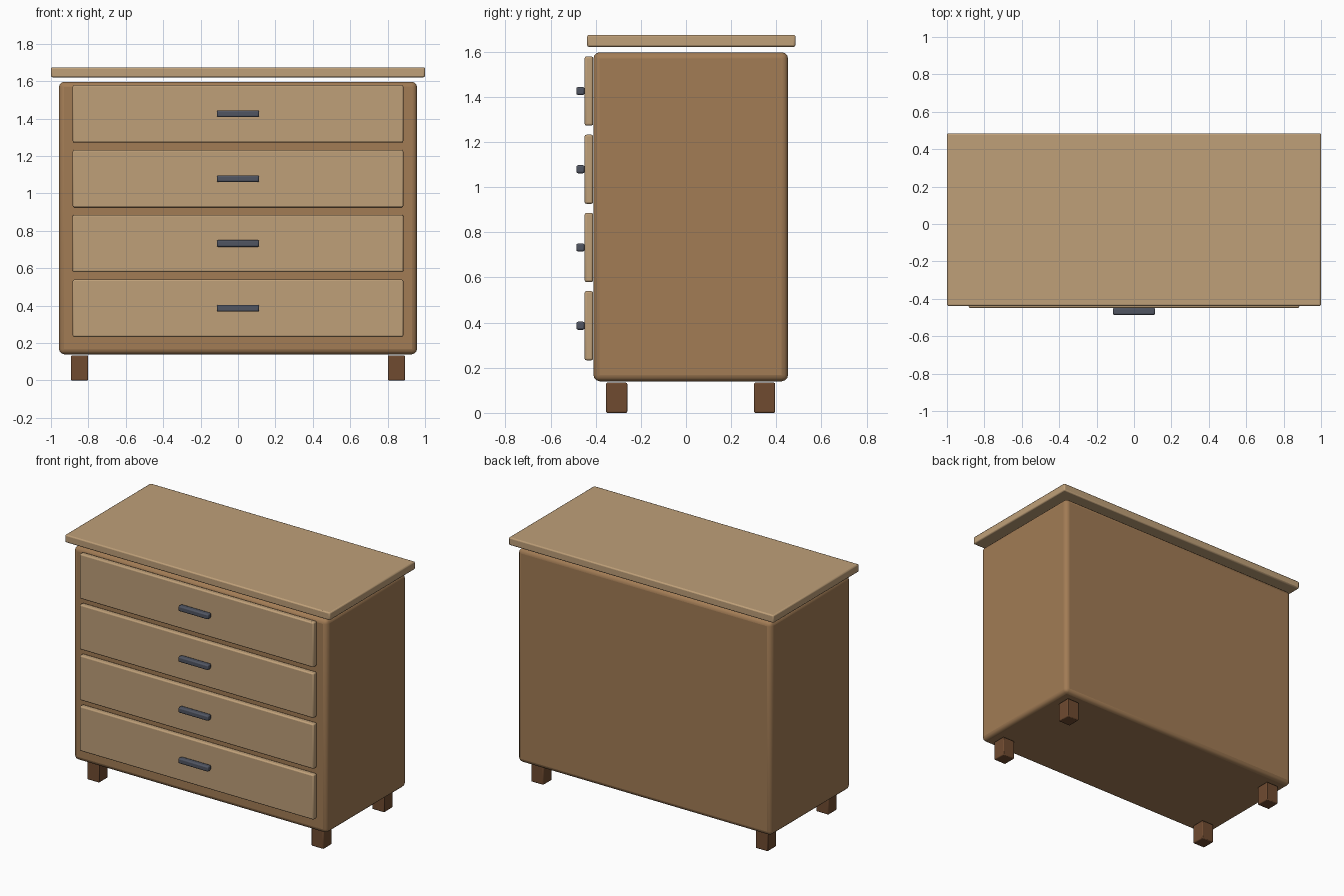
import bpy

if "Cube" in bpy.data.objects:
    bpy.data.objects.remove(bpy.data.objects["Cube"])


def material(name, rgb):
    m = bpy.data.materials.new(name)
    m.diffuse_color = (*rgb, 1)
    m.use_nodes = True
    m.node_tree.nodes["Principled BSDF"].inputs["Base Color"].default_value = m.diffuse_color
    return m


BODY = material("mid wood", (0.36, 0.20, 0.09))
LIGHT = material("light wood", (0.52, 0.35, 0.19))
DARK = material("dark wood", (0.16, 0.07, 0.03))
METAL = material("dark metal", (0.08, 0.09, 0.12))


def box(name, x, y, z, mat, bevel, segments=2):
    """Bevelled box spanning the (min, max) ranges x, y and z."""
    spans = (x, y, z)
    bpy.ops.mesh.primitive_cube_add(size=1, location=[(a + b) / 2 for a, b in spans])
    ob = bpy.context.object
    ob.name = name
    ob.scale = [b - a for a, b in spans]
    bpy.ops.object.transform_apply(location=False, rotation=False, scale=True)
    mod = ob.modifiers.new("Bevel", 'BEVEL')
    mod.width = bevel
    mod.segments = segments
    ob.data.materials.append(mat)
    bpy.ops.object.shade_smooth_by_angle()
    return ob


# Carcass, with a floating worktop just above it
box("body", (-0.957, 0.957), (-0.41, 0.452), (0.14, 1.597), BODY, 0.028, 3)
box("top_board", (-1, 1), (-0.438, 0.485), (1.621, 1.674), LIGHT, 0.008)

# Four drawers, each with a bar handle
for i in range(4):
    z = 0.386 + i * 0.3465
    box(f"drawer_{i + 1}", (-0.884, 0.884), (-0.449, -0.411),
        (z - 0.153, z + 0.153), LIGHT, 0.008)
    box(f"handle_{i + 1}", (-0.113, 0.113), (-0.486, -0.449),
        (z - 0.018, z + 0.018), METAL, 0.008)

# Square legs at the corners
for side, sx in (("left", -1), ("right", 1)):
    for end, y in (("front", -0.307), ("back", 0.348)):
        x = sx * 0.847
        box(f"{end}_{side}_leg", (x - 0.046, x + 0.046), (y - 0.047, y + 0.047),
            (0, 0.134), DARK, 0.006)
